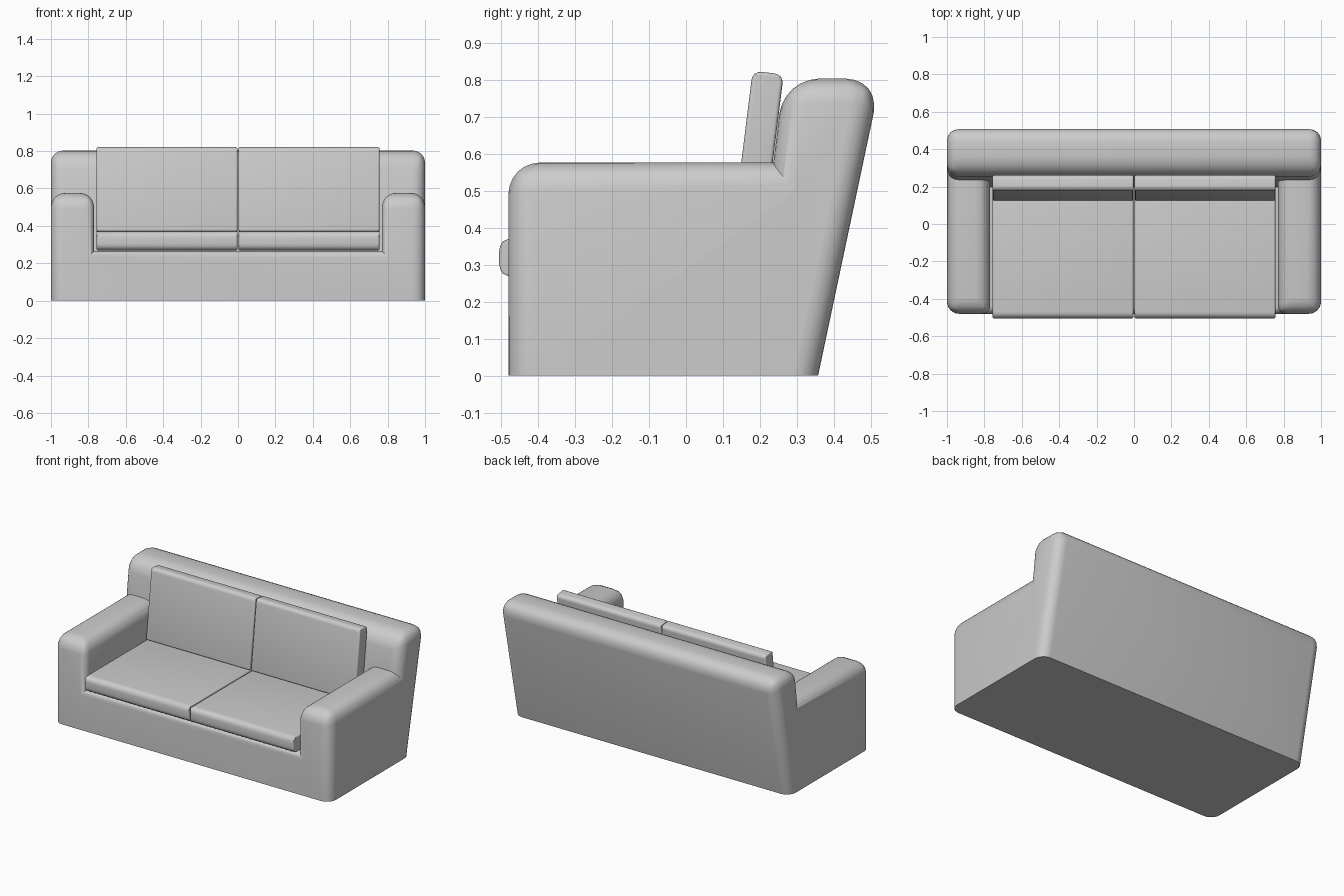
import bpy, bmesh

if "Cube" in bpy.data.objects:
    bpy.data.objects.remove(bpy.data.objects["Cube"])


def prism(name, pts, axis, lo, hi, radius, segments=6):
    """Extrude a closed profile along x or y; radius(mid, dir) gives each edge rounding."""
    place = (lambda p, t: (t, p[0], p[1])) if axis == 'x' else (lambda p, t: (p[0], t, p[1]))
    bm = bmesh.new()
    a = [bm.verts.new(place(p, lo)) for p in pts]
    b = [bm.verts.new(place(p, hi)) for p in pts]
    n = len(pts)
    bm.faces.new(a)
    bm.faces.new(b)
    for i in range(n):
        j = (i + 1) % n
        bm.faces.new((a[i], a[j], b[j], b[i]))
    bmesh.ops.recalc_face_normals(bm, faces=bm.faces)
    layer = bm.edges.layers.float.new('bevel_weight_edge')
    for e in bm.edges:
        p, q = (v.co for v in e.verts)
        e[layer] = radius((p + q) / 2, (q - p).normalized()) / 0.1
    mesh = bpy.data.meshes.new(name)
    bm.to_mesh(mesh)
    bm.free()
    ob = bpy.data.objects.new(name, mesh)
    bpy.context.collection.objects.link(ob)
    bev = ob.modifiers.new('round', 'BEVEL')
    bev.limit_method = 'WEIGHT'
    bev.width = 0.1
    bev.segments = segments
    activate(ob)
    bpy.ops.object.modifier_apply(modifier='round')
    return ob


def activate(ob):
    bpy.ops.object.select_all(action='DESELECT')
    ob.select_set(True)
    bpy.context.view_layer.objects.active = ob


def smooth(ob):
    activate(ob)
    bpy.ops.object.shade_smooth_by_angle(angle=0.6)


# Arms and seat base: U-shaped front profile
W, IN, ARM, SEAT = 1.0, 0.77, 0.576, 0.265
FRONT, END = -0.48, 0.29


def frame_radius(m, d):
    if m.z < 0.01 or m.y > END - 0.01:
        return 0
    if abs(m.z - SEAT) < 0.01 and abs(m.x) < IN + 0.01:
        return 0 if abs(d.y) > 0.9 else 0.04
    if abs(d.z) > 0.9:
        return 0.065 if abs(m.x) > 0.9 else 0.04
    return 0.085 if abs(d.x) > 0.9 else 0.075


frame = prism('sofa_frame',
              [(-W, 0), (W, 0), (W, ARM), (IN, ARM), (IN, SEAT),
               (-IN, SEAT), (-IN, ARM), (-W, ARM)],
              'y', FRONT, END, frame_radius)


# Leaning backrest
def back_radius(m, d):
    if m.z < 0.01:
        return 0
    return 0.095 if abs(d.x) > 0.9 else 0.065


back = prism('backrest', [(0.165, 0), (0.357, 0), (0.527, 0.803), (0.264, 0.803)],
             'x', -W, W, back_radius)

# Join the backrest to the frame as one upholstered body
union = frame.modifiers.new('join', 'BOOLEAN')
union.operation = 'UNION'
union.solver = 'EXACT'
union.object = back
activate(frame)
bpy.ops.object.modifier_apply(modifier='join')
bpy.data.objects.remove(back)
smooth(frame)


# Cushions, one pair per side
def seat_radius(m, d):
    return 0.035 if m.y < -0.45 and abs(d.x) > 0.9 else 0.01


def pad_radius(m, d):
    return 0.025 if m.z > 0.75 and abs(d.x) > 0.9 else 0.01


for side, x0, x1 in (('left', -0.756, -0.003), ('right', 0.003, 0.756)):
    smooth(prism('seat_cushion_' + side,
                 [(-0.505, 0.268), (0.19, 0.268), (0.19, 0.371), (-0.505, 0.371)],
                 'x', x0, x1, seat_radius, 4))
    smooth(prism('back_cushion_' + side,
                 [(0.124, 0.371), (0.208, 0.362), (0.264, 0.814), (0.18, 0.824)],
                 'x', x0, x1, pad_radius, 4))
